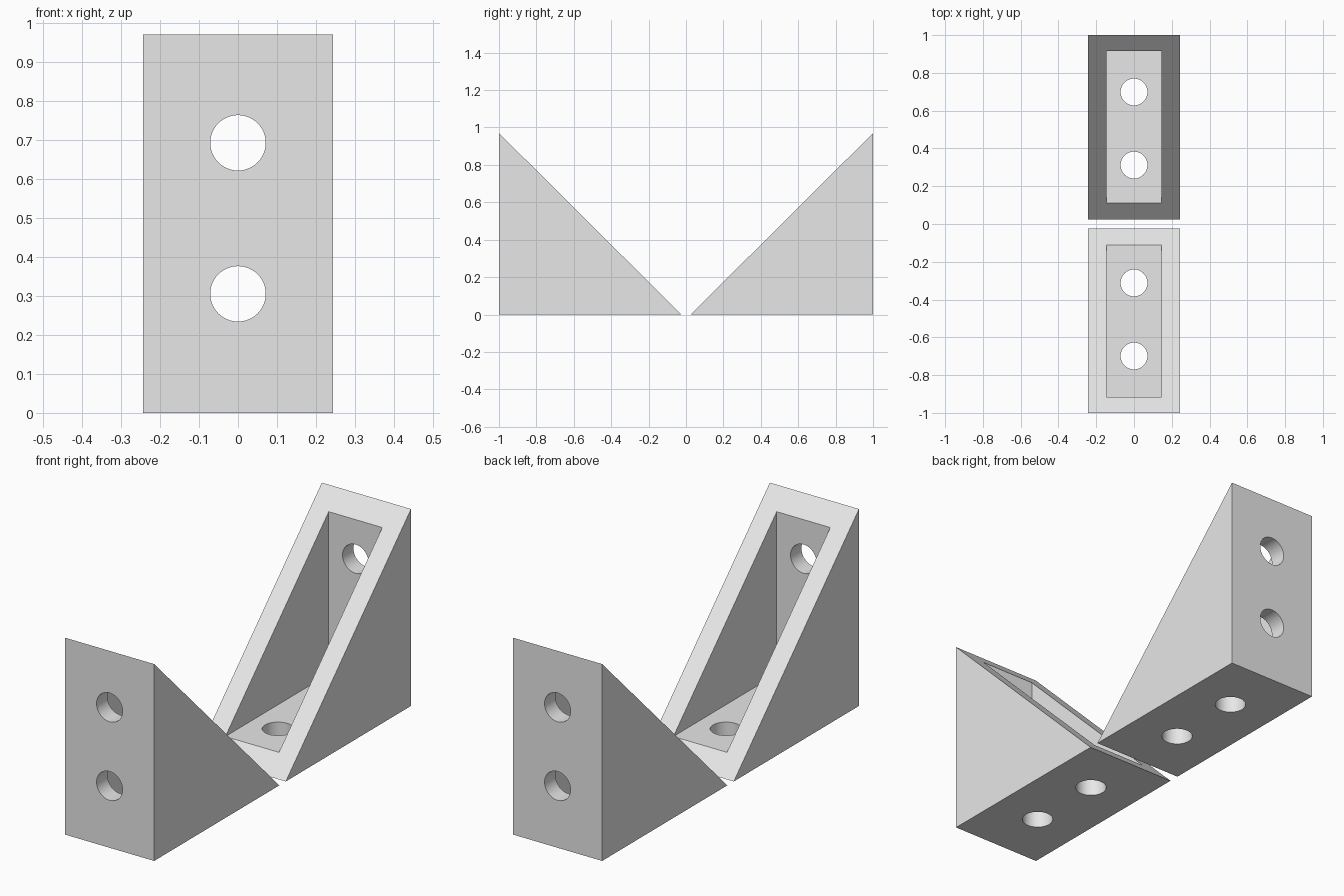
import bpy, bmesh, math
from mathutils import Matrix

if "Cube" in bpy.data.objects:
    bpy.data.objects.remove(bpy.data.objects["Cube"])

W, TOE, H = 0.243, -0.025, 0.97     # half width, toe position, height
PW, WALL = 0.146, 0.085             # pocket half width, wall thickness
R = 0.071                           # screw hole radius

grey = bpy.data.materials.new("light grey")
grey.diffuse_color = (0.8, 0.8, 0.8, 1)
grey.use_nodes = True
grey.node_tree.nodes["Principled BSDF"].inputs["Base Color"].default_value = grey.diffuse_color


def prism(name, profile, half):
    """Extrude a (y, z) profile across x from -half to half."""
    bm = bmesh.new()
    face = bm.faces.new([bm.verts.new((-half, y, z)) for y, z in profile])
    ext = bmesh.ops.extrude_face_region(bm, geom=[face])
    verts = [v for v in ext["geom"] if isinstance(v, bmesh.types.BMVert)]
    bmesh.ops.translate(bm, verts=verts, vec=(2 * half, 0, 0))
    return finish(name, bm)


def pin(name, loc, rot):
    """Cylinder used to drill a screw hole."""
    bm = bmesh.new()
    bmesh.ops.create_cone(bm, cap_ends=True, segments=48, radius1=R, radius2=R,
                          depth=0.24, matrix=Matrix.Translation(loc) @ rot)
    return finish(name, bm)


def finish(name, bm):
    bmesh.ops.recalc_face_normals(bm, faces=bm.faces)
    mesh = bpy.data.meshes.new(name)
    bm.to_mesh(mesh)
    bm.free()
    mesh.materials.append(grey)
    obj = bpy.data.objects.new(name, mesh)
    bpy.context.collection.objects.link(obj)
    return obj


# Solid triangular wedge
bracket = prism("front_bracket", [(-1, 0), (TOE, 0), (-1, H)], W)

# Pocket open to the slope, and two holes through each wall
y0, y1 = -1 + WALL, TOE - WALL
cutters = [prism("pocket_cutter", [(y0, WALL), (y1, WALL), (y1, 1.2), (y0, 1.2)], PW)]
upright = Matrix.Identity(4)
sideways = Matrix.Rotation(math.pi / 2, 4, 'X')
for d in (0.305, 0.692):
    cutters.append(pin("wall_hole_cutter", (0, -1, d), sideways))
    cutters.append(pin("base_hole_cutter", (0, -d - 0.007, 0), upright))

bpy.context.view_layer.objects.active = bracket
bracket.select_set(True)
for c in cutters:
    c.hide_render = True
    mod = bracket.modifiers.new("cut", 'BOOLEAN')
    mod.operation, mod.solver, mod.object = 'DIFFERENCE', 'EXACT', c
    bpy.ops.object.modifier_apply(modifier=mod.name)
    bpy.data.objects.remove(c)
bpy.ops.object.shade_smooth_by_angle(angle=math.radians(30))

# Facing twin, turned half a circle
back = bracket.copy()
back.name = "back_bracket"
back.rotation_euler.z = math.pi
bpy.context.collection.objects.link(back)
